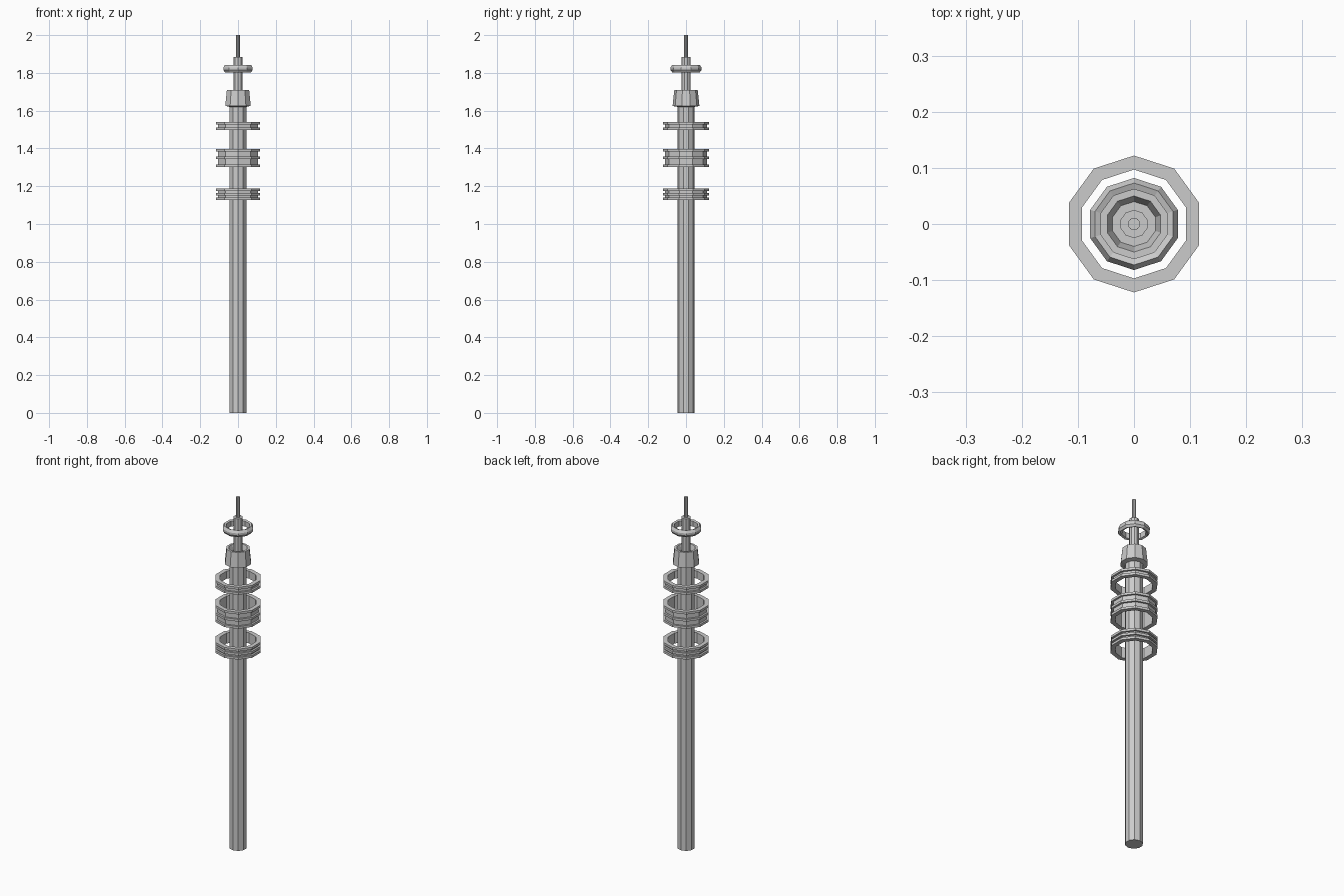
import bpy, bmesh
from math import sin, cos, pi

if "Cube" in bpy.data.objects:
    bpy.data.objects.remove(bpy.data.objects["Cube"])

SIDES = 10


def lathe(name, profile, closed=False):
    """Spin (radius, z) points into a ten-sided solid; closed makes a ring."""
    bm = bmesh.new()
    loops = []
    for r, z in profile:
        loops.append([bm.verts.new((r * sin(2 * pi * i / SIDES),
                                    r * cos(2 * pi * i / SIDES), z))
                      for i in range(SIDES)])
    pairs = list(zip(loops, loops[1:]))
    if closed:
        pairs.append((loops[-1], loops[0]))
    else:
        bm.faces.new(loops[0])
        bm.faces.new(loops[-1])
    for a, b in pairs:
        for i in range(SIDES):
            j = (i + 1) % SIDES
            bm.faces.new((a[i], a[j], b[j], b[i]))
    bmesh.ops.recalc_face_normals(bm, faces=bm.faces)
    mesh = bpy.data.meshes.new(name)
    bm.to_mesh(mesh)
    bm.free()
    obj = bpy.data.objects.new(name, mesh)
    bpy.context.collection.objects.link(obj)
    return obj


def grooved_ring(name, z0, z1, ridges, lip=0.013):
    """Floating ring whose outside alternates thin ridges and grooves."""
    outer, groove, inner = 0.122, 0.111, 0.097
    profile = [(inner, z1), (inner, z0)]
    step = (z1 - z0 - lip) / (ridges - 1)
    for k in range(ridges):
        z = z0 + k * step
        if k:
            profile.append((groove, z))
        profile += [(outer, z), (outer, z + lip)]
        if k < ridges - 1:
            profile.append((groove, z + lip))
    return lathe(name, profile, closed=True)


# Main shaft
lathe("shaft", [(0.046, 0), (0.046, 1.62)])

# Tapered collar with a recessed top
lathe("collar", [(0.045, 1.62), (0.071, 1.625), (0.062, 1.71),
                 (0.05, 1.71), (0.04, 1.68)])

# Stepped mast and antenna
lathe("mast", [(0.025, 1.62), (0.025, 1.885)])
lathe("antenna", [(0.011, 1.88), (0.011, 2.0)])

# Bevelled top ring
lathe("top_ring", [(0.062, 1.807), (0.073, 1.803), (0.082, 1.815),
                   (0.082, 1.828), (0.073, 1.842), (0.062, 1.838)], closed=True)

# Grooved rings around the shaft
grooved_ring("lower_ring", 1.127, 1.187, 3)
grooved_ring("middle_ring", 1.303, 1.398, 3)
grooved_ring("upper_ring", 1.497, 1.540, 2)
